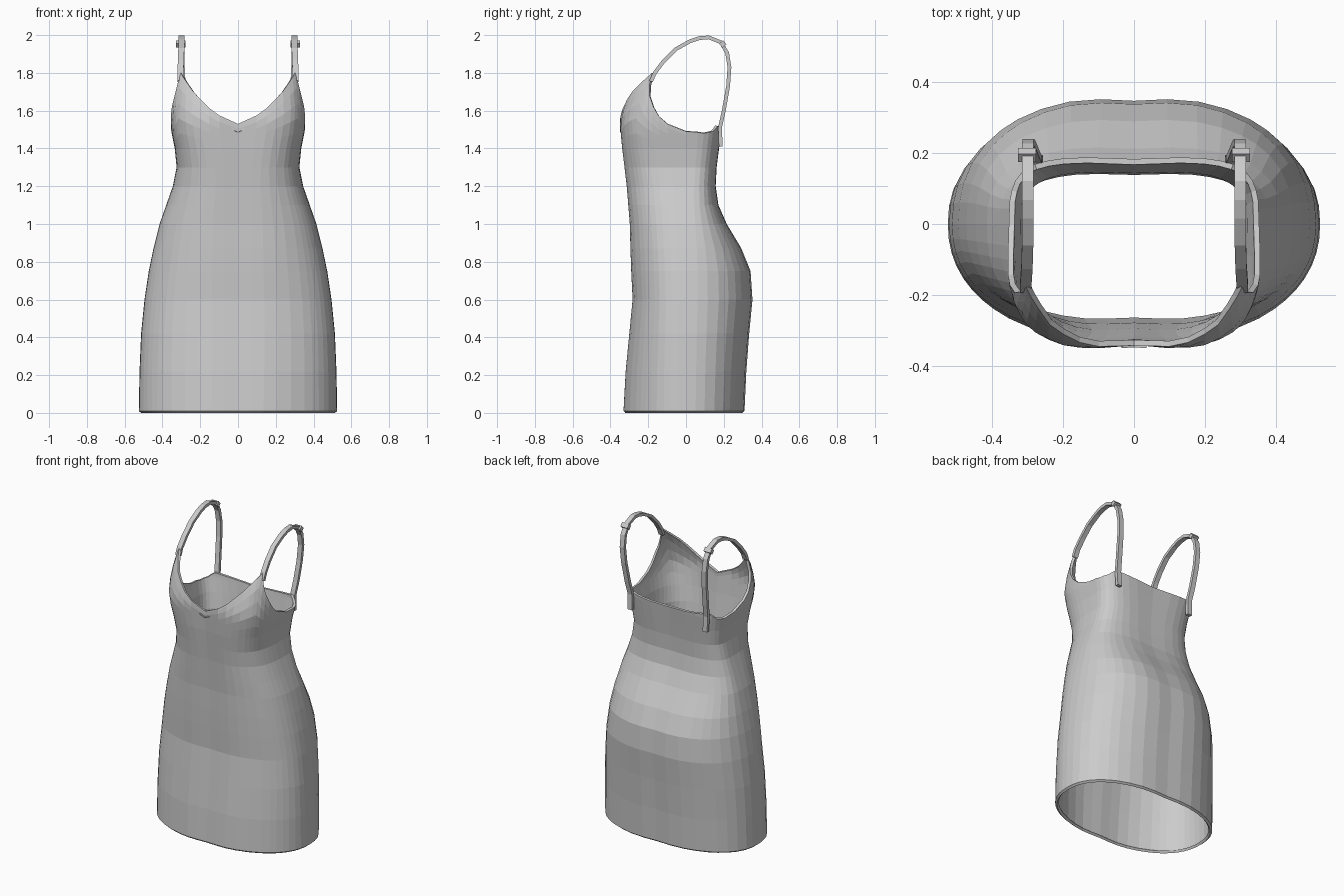
import bpy, bmesh, math
from mathutils import Vector

cube = bpy.data.objects.get("Cube")
if cube:
    bpy.data.objects.remove(cube)

fabric = bpy.data.materials.new("grey_fabric")
fabric.use_nodes = True
colour = (0.6, 0.6, 0.6, 1)
fabric.diffuse_color = colour
fabric.node_tree.nodes["Principled BSDF"].inputs["Base Color"].default_value = colour


def lerp(table, key):
    """Piecewise linear lookup in a list of (key, value) pairs."""
    if key <= table[0][0]:
        return table[0][1]
    for (k0, v0), (k1, v1) in zip(table, table[1:]):
        if key <= k1:
            return v0 + (v1 - v0) * (key - k0) / (k1 - k0)
    return table[-1][1]


def add_object(name, bm):
    mesh = bpy.data.meshes.new(name)
    bm.to_mesh(mesh)
    bm.free()
    mesh.materials.append(fabric)
    obj = bpy.data.objects.new(name, mesh)
    bpy.context.collection.objects.link(obj)
    return obj


# Body silhouettes by height: half width, front depth, back depth, squareness
WIDTH = [(0, .513), (.01, .525), (.2, .522), (.4, .515), (.6, .495), (.8, .465), (1, .415),
         (1.2, .345), (1.3, .325), (1.4, .335), (1.5, .355), (1.6, .362), (1.8, .345)]
FRONT = [(0, .33), (.01, .34), (.2, .33), (.4, .31), (.6, .29), (.8, .3), (1, .305),
         (1.2, .322), (1.4, .345), (1.55, .357), (1.6, .345), (1.7, .31), (1.8, .24)]
BACK = [(0, .305), (.01, .317), (.2, .325), (.4, .34), (.6, .36), (.75, .35), (.87, .3),
        (1, .22), (1.1, .175), (1.2, .16), (1.3, .165), (1.5, .19)]
SQUARE_FRONT = [(0, 2.2), (.8, 2.4), (1.2, 2.8), (1.5, 3.5)]
SQUARE_BACK = [(0, 2.3), (.8, 2.4), (1.1, 3), (1.5, 4)]

# Top edge by angle: back, strap point, armhole, front strap point, neckline
TOP = [(-90, 1.5), (-52, 1.52), (-35, 1.49), (-15, 1.48), (0, 1.49), (6, 1.53), (12, 1.57),
       (25, 1.68), (37, 1.8), (50, 1.75), (69, 1.66), (84, 1.575), (90, 1.53)]


def body_point(angle, side, z):
    c, s = math.cos(math.radians(angle)), math.sin(math.radians(angle))
    front = s > 0
    power = 2 / lerp(SQUARE_FRONT if front else SQUARE_BACK, z)
    x = lerp(WIDTH, z) * max(c, 0) ** power if abs(angle) < 90 else 0
    depth = lerp(FRONT if front else BACK, z) * abs(s) ** power
    depth *= 1 - .035 * math.exp(-(x / .1) ** 2)
    return (side * x, -depth if front else depth, z)


# Dress body: lofted rings ending at the shaped top edge
half = [90, 84, 77, 69, 60, 50, 43, 37, 31, 25, 18, 12, 6, 0,
        -7, -15, -25, -35, -44, -52, -62, -72, -82, -90]
spokes = [(a, 1) for a in half] + [(a, -1) for a in half[-2:0:-1]]
levels = [0, .01, .03, .22, .42, .6, .75, .87, 1, 1.1, 1.2, 1.3, 1.4]
bm = bmesh.new()
rings = [[bm.verts.new(body_point(a, s, z)) for a, s in spokes] for z in levels]
for part in (.2, .4, .6, .8, .94, 1):
    ring = []
    for a, s in spokes:
        z = levels[-1] + (lerp(TOP, a) - levels[-1]) * part
        ring.append(bm.verts.new(body_point(a, s, z)))
    rings.append(ring)
for low, high in zip(rings, rings[1:]):
    for i in range(len(spokes)):
        j = (i + 1) % len(spokes)
        bm.faces.new((low[i], low[j], high[j], high[i]))
body = add_object("dress_body", bm)
shell = body.modifiers.new("cloth_thickness", "SOLIDIFY")
shell.thickness = .016
shell.offset = -1


# Shoulder straps: flat ribbons over the shoulder
STRAP = [(.305, -.185, 1.755), (.305, -.165, 1.8), (.302, -.12, 1.86), (.3, -.055, 1.925),
         (.3, .02, 1.967), (.3, .07, 1.984), (.3, .12, 1.988), (.3, .185, 1.962),
         (.3, .218, 1.905), (.298, .23, 1.83), (.293, .223, 1.73), (.284, .2, 1.6),
         (.275, .18, 1.51), (.272, .184, 1.41)]


def add_strap(name, side):
    path = [Vector((side * x, y, z)) for x, y, z in STRAP]
    bm = bmesh.new()
    rows = []
    for i, p in enumerate(path):
        tangent = path[min(i + 1, len(path) - 1)] - path[max(i - 1, 0)]
        across = Vector((.016, 0, 0))
        out = tangent.cross(Vector((1, 0, 0))).normalized() * .01
        corners = (across + out, out - across, -across - out, across - out)
        rows.append([bm.verts.new(p + c) for c in corners])
    for a, b in zip(rows, rows[1:]):
        for i in range(4):
            j = (i + 1) % 4
            bm.faces.new((a[i], a[j], b[j], b[i]))
    bm.faces.new(rows[0])
    bm.faces.new(rows[-1])
    bmesh.ops.recalc_face_normals(bm, faces=bm.faces)
    add_object(name, bm)


# Strap adjusters: small slides around each ribbon
def add_slide(name, side):
    bm = bmesh.new()
    bmesh.ops.create_cube(bm, size=1)
    bmesh.ops.scale(bm, vec=(.05, .028, .028), verts=bm.verts)
    slide = add_object(name, bm)
    slide.location = (side * .302, .195, 1.953)
    slide.rotation_euler.x = math.radians(-50)


for label, side in (("left", 1), ("right", -1)):
    add_strap(label + "_strap", side)
    add_slide(label + "_strap_slide", side)

# Small seam fold below the neckline point
bm = bmesh.new()
for side in (1, -1):
    pts = [(0, -.348, 1.485), (side * .035, -.35, 1.503),
           (side * .035, -.35, 1.511), (0, -.348, 1.493)]
    bm.faces.new([bm.verts.new(p) for p in pts[::side]])
fold = add_object("neckline_fold", bm)
fold.modifiers.new("fold_thickness", "SOLIDIFY").thickness = .006
